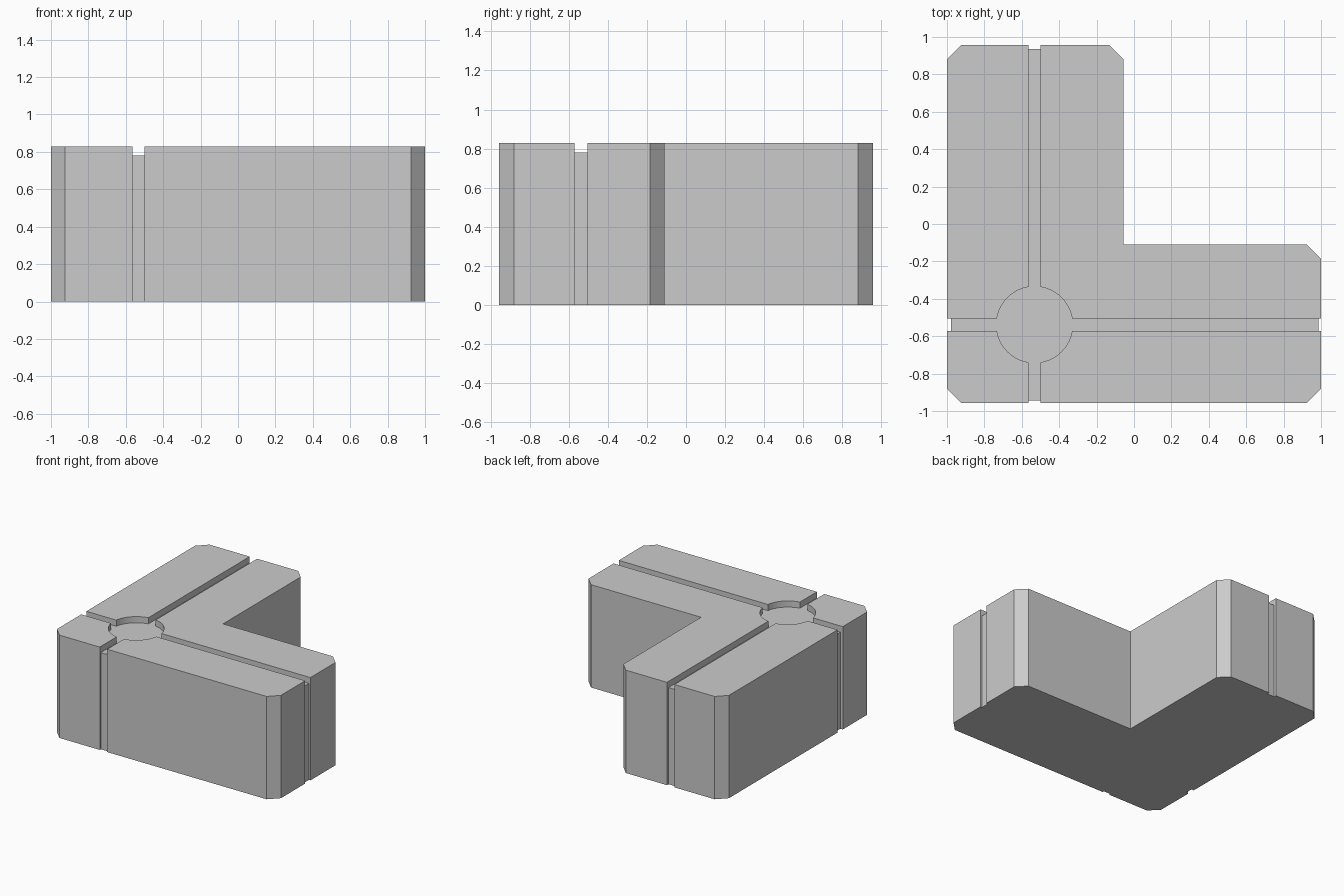
import bpy, bmesh, math

if "Cube" in bpy.data.objects:
    bpy.data.objects.remove(bpy.data.objects["Cube"])

H, FLOOR = 0.83, 0.78          # block height, top groove floor
CX, CY = -0.532, -0.538        # groove crossing
W, R = 0.033, 0.204            # groove half width, round recess radius
X, Y = 1.0, 0.956              # outer half sizes
IX, IY = -0.057, -0.11         # inner corner of the L
C = 0.075                      # corner chamfer


def prism(name, pts, z0, z1):
    bm = bmesh.new()
    face = bm.faces.new([bm.verts.new((x, y, z0)) for x, y in pts])
    ext = bmesh.ops.extrude_face_region(bm, geom=[face])
    verts = [v for v in ext["geom"] if isinstance(v, bmesh.types.BMVert)]
    bmesh.ops.translate(bm, vec=(0, 0, z1 - z0), verts=verts)
    bmesh.ops.recalc_face_normals(bm, faces=bm.faces)
    mesh = bpy.data.meshes.new(name)
    bm.to_mesh(mesh)
    bm.free()
    obj = bpy.data.objects.new(name, mesh)
    bpy.context.collection.objects.link(obj)
    return obj


def notch(x, y, dx, dy, depth):
    """Shallow side groove, walking along (dx, dy) with the solid on the left."""
    return [(x + dx * a - dy * d, y + dy * a + dx * d)
            for a, d in ((-W, 0), (-W, depth), (W, depth), (W, 0))]


# L-shaped block, chamfered at the outer corners, grooved down its sides
outline = [(-X, -Y + C), (-X + C, -Y)]
outline += notch(CX, -Y, 1, 0, 0.013)
outline += [(X - C, -Y), (X, -Y + C)]
outline += notch(X, CY, 0, 1, 0.014)
outline += [(X, IY - C), (X - C, IY), (IX, IY), (IX, Y - C), (IX - C, Y)]
outline += notch(CX, Y, -1, 0, 0.02)
outline += [(-X + C, Y), (-X, Y - C)]
outline += notch(-X, CY, 0, -1, 0.022)
block = prism("corner_block", outline, 0, H)

# Crossing top grooves with a round recess, as a single cutter
far, steps = 2.5, 12
a0 = math.asin(W / R)
cross = []
for q in range(4):
    c, s = round(math.cos(q * math.pi / 2)), round(math.sin(q * math.pi / 2))
    quarter = [(far, W)]
    for i in range(steps + 1):
        a = a0 + (math.pi / 2 - 2 * a0) * i / steps
        quarter.append((R * math.cos(a), R * math.sin(a)))
    quarter.append((W, far))
    cross += [(CX + x * c - y * s, CY + x * s + y * c) for x, y in quarter]
cutter = prism("groove_cutter", cross, FLOOR, H + 0.2)
cutter.hide_render = True

mod = block.modifiers.new("grooves", "BOOLEAN")
mod.operation, mod.solver, mod.object = "DIFFERENCE", "EXACT", cutter
bpy.context.view_layer.objects.active = block
block.select_set(True)
bpy.ops.object.modifier_apply(modifier=mod.name)
bpy.data.objects.remove(cutter)
bpy.ops.object.shade_smooth_by_angle(angle=math.radians(20))
